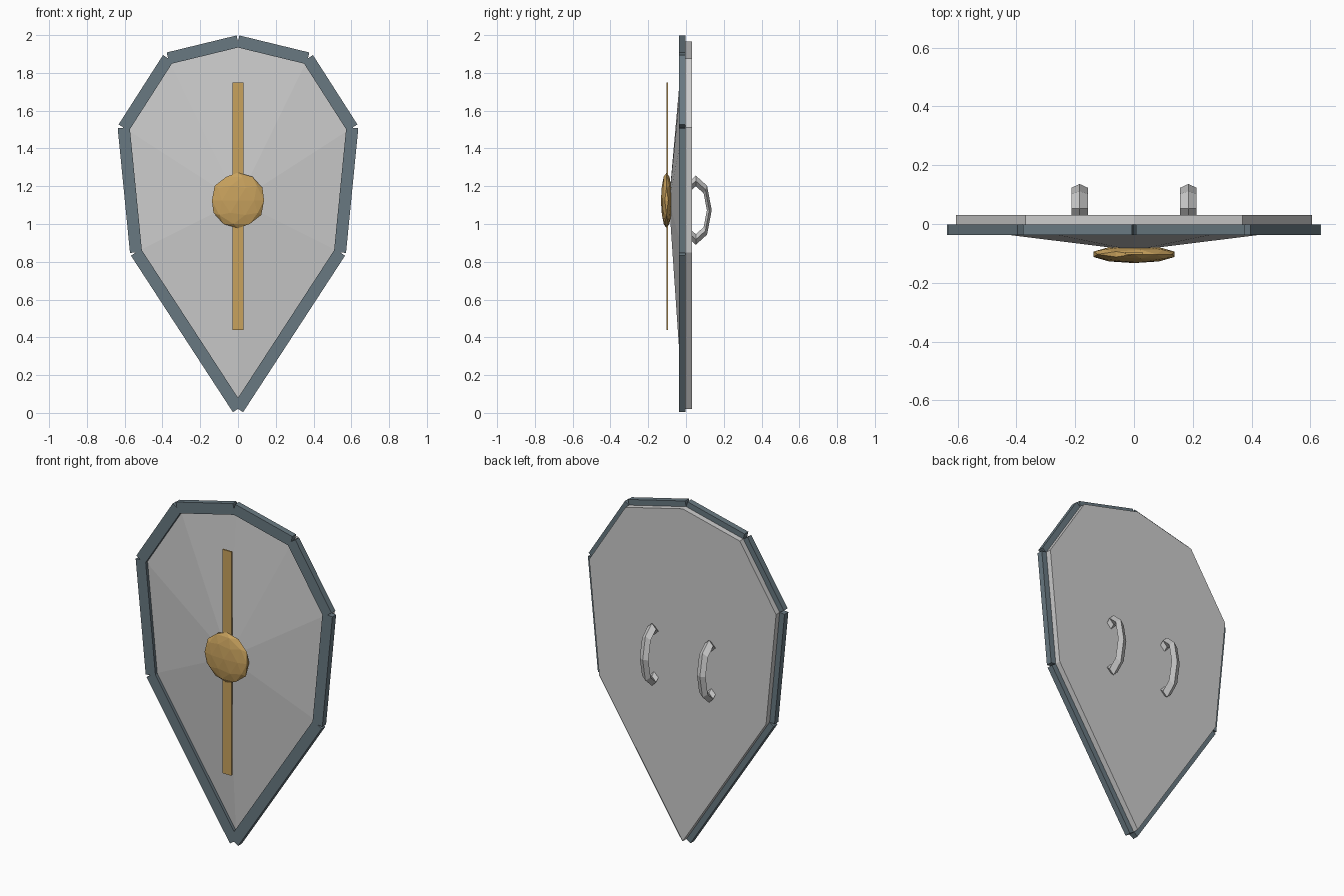
import bpy, bmesh, math
from mathutils import Matrix, Vector

if "Cube" in bpy.data.objects:
    bpy.data.objects.remove(bpy.data.objects["Cube"])


def material(name, rgb):
    m = bpy.data.materials.new(name)
    m.diffuse_color = (*rgb, 1)
    m.use_nodes = True
    m.node_tree.nodes["Principled BSDF"].inputs["Base Color"].default_value = m.diffuse_color
    return m


def finish(bm, name, mat=None):
    bmesh.ops.recalc_face_normals(bm, faces=bm.faces)
    me = bpy.data.meshes.new(name)
    bm.to_mesh(me)
    bm.free()
    ob = bpy.data.objects.new(name, me)
    bpy.context.collection.objects.link(ob)
    if mat:
        me.materials.append(mat)
    return ob


def add_box(bm, centre, size, angle=0):
    # box turned in the front (xz) plane
    m = (Matrix.Translation(centre) @ Matrix.Rotation(angle, 4, 'Y')
         @ Matrix.Diagonal((*size, 1)))
    bmesh.ops.create_cube(bm, size=1, matrix=m)


steel = material("dark_steel", (0.14, 0.19, 0.22))
brass = material("brass", (0.58, 0.36, 0.11))

# Shield outline (x, z), mirrored left to right
right = [(0, 1.967), (0.37, 1.877), (0.605, 1.51), (0.54, 0.85), (0, 0.021)]
outline = right + [(-x, z) for x, z in right[-2:0:-1]]
n = len(outline)

# Body: flat back, short side wall, shallow faceted front
bm = bmesh.new()
back = [bm.verts.new((x, 0.031, z)) for x, z in outline]
front = [bm.verts.new((x, -0.015, z)) for x, z in outline]
apex = bm.verts.new((0, -0.09, 1.12))
bm.faces.new(back)
for i in range(n):
    j = (i + 1) % n
    bm.faces.new((back[i], back[j], front[j], front[i]))
    bm.faces.new((front[i], front[j], apex))
finish(bm, "shield_body")

# Rim: one straight bar centred on each outline edge
bm = bmesh.new()
for i in range(n):
    a, b = Vector(outline[i]), Vector(outline[(i + 1) % n])
    d, c = b - a, (a + b) / 2
    add_box(bm, (c.x, -0.0195, c.y), (d.length, 0.035, 0.064),
            -math.atan2(d.y, d.x))
finish(bm, "rim", steel)

# Vertical strip
bm = bmesh.new()
add_box(bm, (0, -0.099, 1.095), (0.058, 0.009, 1.31))
finish(bm, "centre_strip", brass)

# Boss: flattened faceted ball
bm = bmesh.new()
bmesh.ops.create_icosphere(
    bm, subdivisions=2, radius=1,
    matrix=Matrix.Translation((0, -0.103, 1.125))
    @ Matrix.Diagonal((0.145, 0.03, 0.147, 1)))
finish(bm, "boss", brass)

# Handles: oval eight-sided rings with a diamond section, half sunk in the body
for side, name in ((-1, "left_handle"), (1, "right_handle")):
    bm = bmesh.new()
    rings = []
    for k in range(8):
        t = k * math.pi / 4
        ring = []
        for s in range(4):
            p = s * math.pi / 2
            r = 0.155 + 0.028 * math.cos(p)
            ring.append(bm.verts.new((side * 0.185 + 0.028 * math.sin(p),
                                      0.052 + 0.46 * r * math.cos(t),
                                      1.073 + r * math.sin(t))))
        rings.append(ring)
    for k in range(8):
        a, b = rings[k], rings[(k + 1) % 8]
        for s in range(4):
            u = (s + 1) % 4
            bm.faces.new((a[s], a[u], b[u], b[s]))
    finish(bm, name)
